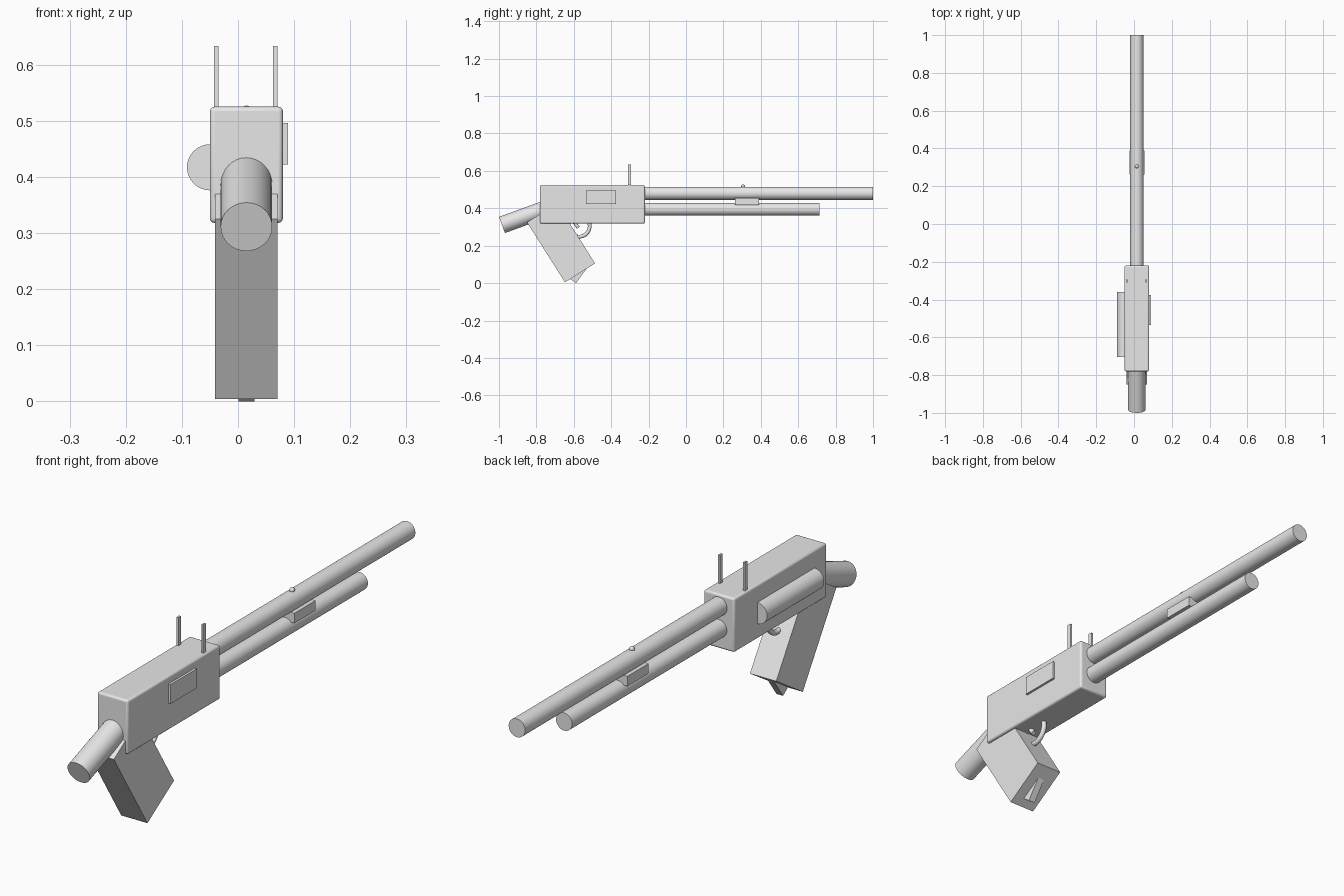
import bpy, math
from mathutils import Vector

if "Cube" in bpy.data.objects:
    bpy.data.objects.remove(bpy.data.objects["Cube"])

CX = 0.015  # centre line of the body

grey = bpy.data.materials.new("plain_grey")
grey.diffuse_color = (0.8, 0.8, 0.8, 1)
grey.use_nodes = True
grey.node_tree.nodes["Principled BSDF"].inputs["Base Color"].default_value = grey.diffuse_color


def finish(name, smooth=False):
    ob = bpy.context.object
    ob.name = name
    ob.data.materials.append(grey)
    if smooth:
        bpy.ops.object.shade_smooth_by_angle(angle=math.radians(35))
    return ob


def box(name, lo, hi, bevel=0):
    lo, hi = Vector(lo), Vector(hi)
    bpy.ops.mesh.primitive_cube_add(size=1, location=(lo + hi) / 2)
    bpy.context.object.scale = hi - lo
    bpy.ops.object.transform_apply(location=False, rotation=False, scale=True)
    ob = finish(name)
    if bevel:
        mod = ob.modifiers.new("Bevel", 'BEVEL')
        mod.width, mod.segments = bevel, 3
        bpy.ops.object.shade_smooth_by_angle(angle=math.radians(35))
    return ob


def tilted_box(name, corner, angle, length, height, x0, x1):
    """Box tilted in the side plane, starting at its (y, z) corner."""
    a = math.radians(angle)
    u = Vector((0, math.cos(a), math.sin(a)))
    v = Vector((0, -math.sin(a), math.cos(a)))
    centre = Vector(((x0 + x1) / 2, *corner)) + u * length / 2 + v * height / 2
    bpy.ops.mesh.primitive_cube_add(size=1, location=centre, rotation=(a, 0, 0))
    bpy.context.object.scale = (x1 - x0, length, height)
    return finish(name)


def tube(name, start, end, radius, sides=32):
    start, end = Vector(start), Vector(end)
    d = end - start
    bpy.ops.mesh.primitive_cylinder_add(
        vertices=sides, radius=radius, depth=d.length, location=(start + end) / 2,
        rotation=d.to_track_quat('Z', 'Y').to_euler())
    return finish(name, True)


# Main body with rounded edges
box("receiver", (-0.05, -0.78, 0.318), (0.08, -0.22, 0.525), 0.008)

# Long tubes and the clamp between them
tube("barrel", (CX, -0.3, 0.48), (CX, 1.0, 0.48), 0.035)
tube("lower_tube", (CX, -0.3, 0.395), (CX, 0.715, 0.395), 0.034)
box("tube_clamp", (CX - 0.04, 0.262, 0.417), (CX + 0.04, 0.39, 0.455))

# Rear stock, rising into the body
a = math.radians(20)
tube("stock", (CX, -0.984, 0.311),
     (CX, -0.984 + 0.33 * math.cos(a), 0.311 + 0.33 * math.sin(a)), 0.046)

# Slanted grip and the small tab under it
tilted_box("grip", (-0.647, 0.004), 32.3, 0.19, 0.38, -0.041, 0.07)
tilted_box("grip_tab", (-0.588, 0.0), 54, 0.10, 0.05, CX - 0.014, CX + 0.014)

# Trigger guard ring and trigger
bpy.ops.mesh.primitive_torus_add(
    location=(CX, -0.572, 0.305), rotation=(0, math.pi / 2, 0),
    major_radius=0.057, minor_radius=0.01, major_segments=40, minor_segments=12)
finish("trigger_guard", True)
tube("trigger", (CX, -0.605, 0.335), (CX, -0.576, 0.296), 0.009, 16)

# Side tube on the left, plate on the right
tube("side_tube", (-0.05, -0.705, 0.417), (-0.05, -0.36, 0.417), 0.041)
box("side_plate", (0.07, -0.535, 0.422), (0.089, -0.375, 0.496))

# Sight posts and bead
for side, x in (("left", -0.039), ("right", 0.066)):
    box("sight_post_" + side, (x - 0.004, -0.31, 0.5), (x + 0.004, -0.294, 0.633))
bpy.ops.mesh.primitive_uv_sphere_add(
    segments=16, ring_count=10, radius=0.01, location=(CX, 0.305, 0.517))
finish("bead", True)
